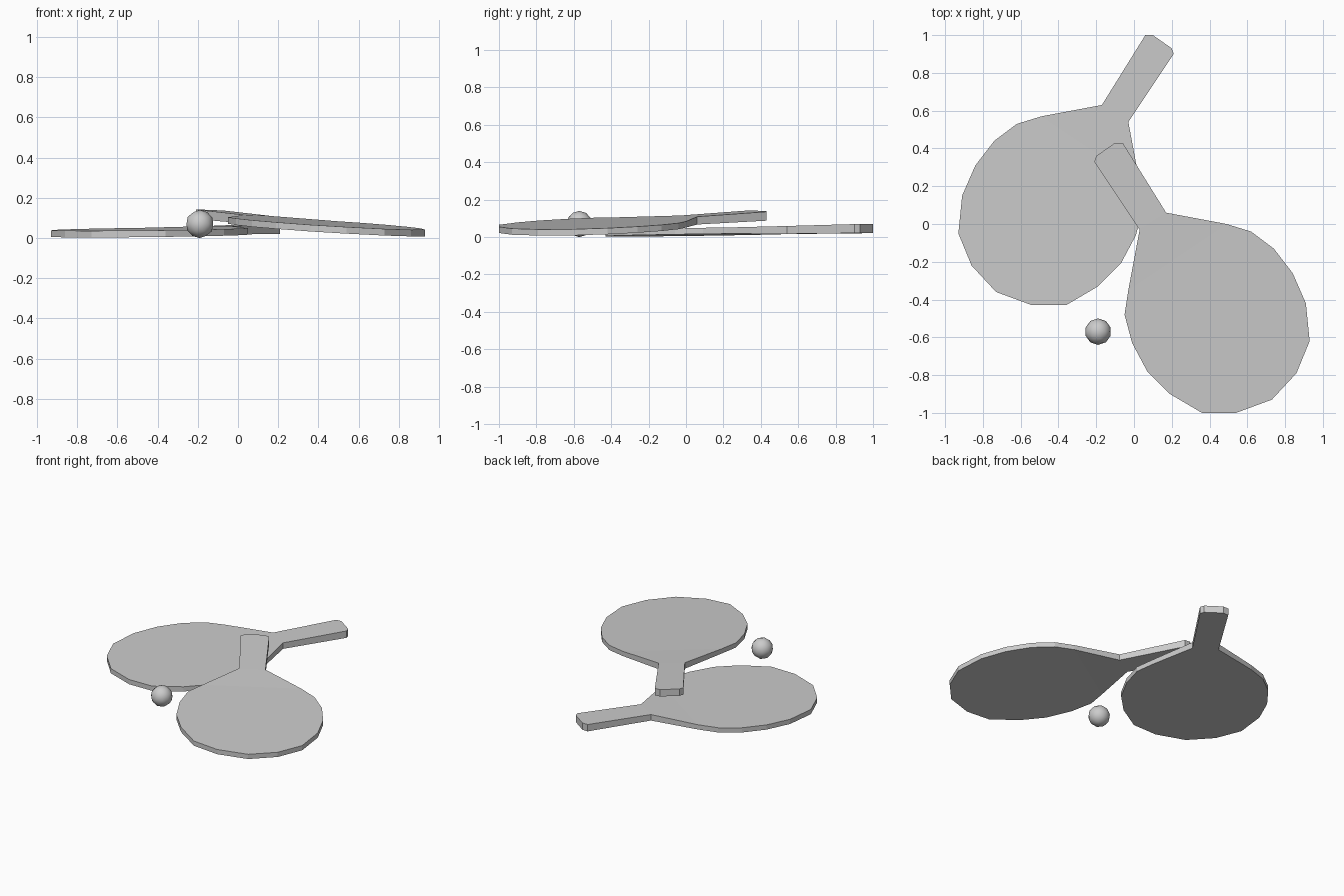
import bpy, bmesh

if "Cube" in bpy.data.objects:
    bpy.data.objects.remove(bpy.data.objects["Cube"])

# Paddle outline seen from above: handle end, right neck, blade rim, left neck
HANDLE_END = [(-0.21, 0.33), (-0.20, 0.36), (-0.10, 0.43), (-0.06, 0.43)]
NECK_R = [(0.17, 0.06)]
BLADE = [(0.49, 0.0), (0.62, -0.04), (0.74, -0.13), (0.84, -0.26), (0.91, -0.42),
         (0.93, -0.62), (0.86, -0.79), (0.73, -0.93), (0.54, -1.0), (0.36, -1.0),
         (0.19, -0.90), (0.07, -0.78), (-0.01, -0.63), (-0.05, -0.48), (-0.03, -0.35)]
NECK_L = [(0.03, -0.03)]


def paddle(name, flip, y_shift, height, slope_x, slope_y):
    """Tilted paddle: thin blade, thicker handle; flip mirrors it in x."""
    outline = [(p, t) for pts, t in ((HANDLE_END, 0.048), (NECK_R, 0.042),
                                     (BLADE, 0.033), (NECK_L, 0.042)) for p in pts]
    bm = bmesh.new()
    rings = []
    for side in (-0.5, 0.5):
        ring = []
        for (x, y), thick in outline:
            z = height + slope_x * x + slope_y * y + side * thick
            ring.append(bm.verts.new((x * flip, y + y_shift, z)))
        rings.append(ring)
    n = len(outline)
    h, b = len(HANDLE_END), len(BLADE)
    # top and bottom: handle, neck and blade faces
    for r in rings:
        bm.faces.new(r[:h + 1] + [r[-1]])
        bm.faces.new([r[h], r[h + 1], r[h + b], r[-1]])
        bm.faces.new(r[h + 1:h + 1 + b])
    # rim
    for i in range(n):
        j = (i + 1) % n
        bm.faces.new([rings[0][i], rings[0][j], rings[1][j], rings[1][i]])
    bmesh.ops.recalc_face_normals(bm, faces=bm.faces)
    me = bpy.data.meshes.new(name)
    bm.to_mesh(me)
    bm.free()
    ob = bpy.data.objects.new(name, me)
    bpy.context.collection.objects.link(ob)
    return ob


# Upper paddle leans its handle on the lower one
paddle("upper_paddle", 1, 0.0, 0.097, -0.06, 0.026)
paddle("lower_paddle", -1, 0.57, 0.039, -0.010, 0.013)

# Ball
bpy.ops.mesh.primitive_ico_sphere_add(subdivisions=2, radius=0.07,
                                      location=(-0.19, -0.57, 0.07))
ball = bpy.context.object
ball.name = "ball"
bpy.ops.object.shade_smooth()
